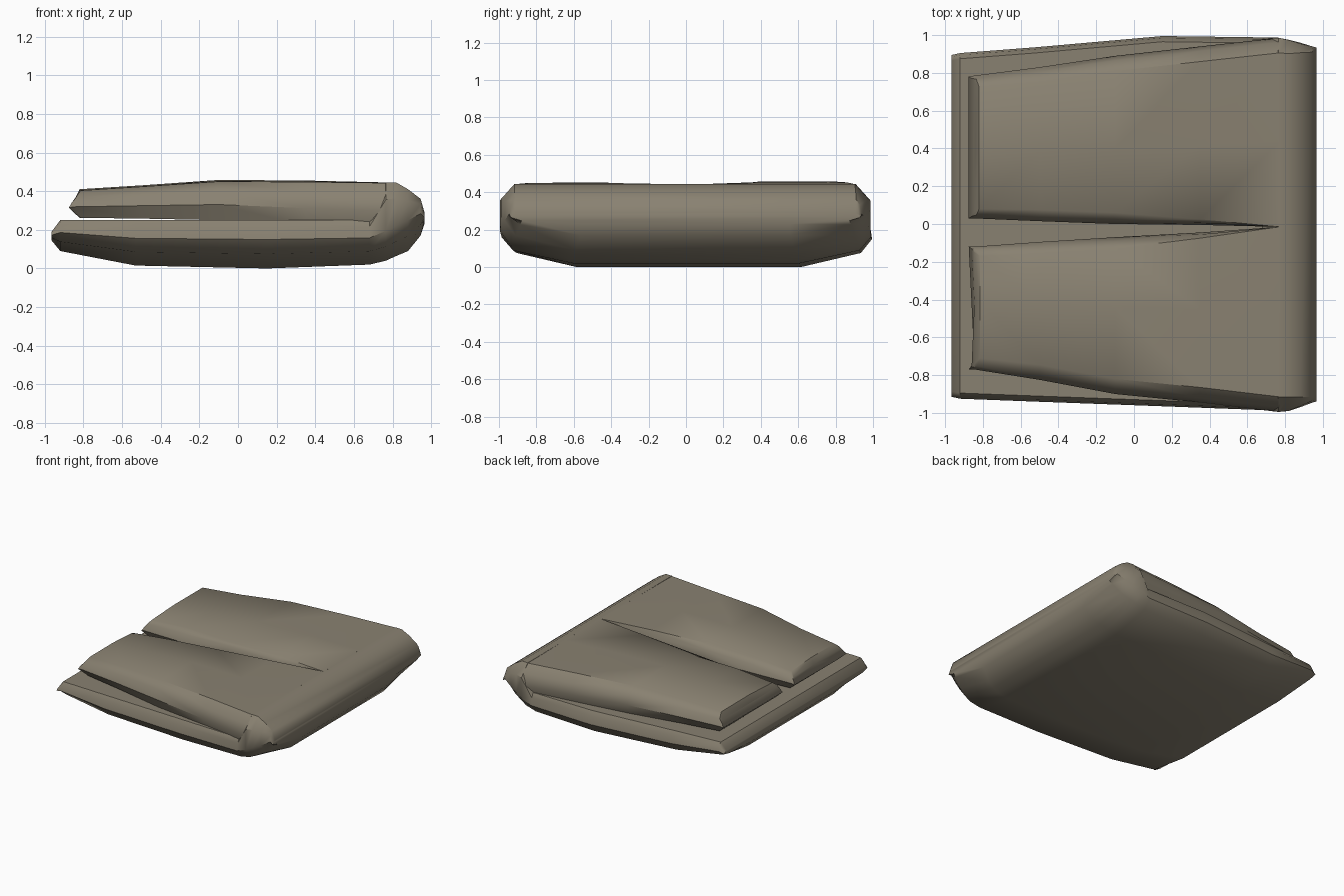
import bpy, bmesh, math

cloth = bpy.data.materials.new("khaki cloth")
cloth.diffuse_color = (0.25, 0.22, 0.165, 1)


def loft(name, rings):
    """Skin a list of equal-length point rings and cap both ends."""
    bm = bmesh.new()
    vs = [[bm.verts.new(p) for p in r] for r in rings]
    n = len(rings[0])
    for a, b in zip(vs, vs[1:]):
        for i in range(n):
            j = (i + 1) % n
            bm.faces.new((a[i], a[j], b[j], b[i]))
    bm.faces.new(vs[0])
    bm.faces.new(vs[-1])
    bmesh.ops.recalc_face_normals(bm, faces=bm.faces)
    me = bpy.data.meshes.new(name)
    bm.to_mesh(me)
    bm.free()
    me.materials.append(cloth)
    ob = bpy.data.objects.new(name, me)
    bpy.context.collection.objects.link(ob)
    bpy.context.view_layer.objects.active = ob
    ob.select_set(True)
    bpy.ops.object.shade_smooth_by_angle(angle=math.radians(42))
    ob.select_set(False)


def mix(a, b, t):
    return a + (b - a) * t


def body_ring(x, y0, y1, z0, z1):
    """Soft-edged slab section, blending from single layer to full fold."""
    h = z1 - z0
    t = min(max((h - 0.25) / 0.15, 0), 1)
    prof = [(0.38, 0), (0.06, mix(0.3, 0.18, t)), (0, mix(0.6, 0.38, t)),
            (mix(0.01, 0, t), mix(0.85, 0.78, t)), (mix(0.03, 0.08, t), 1)]
    left = [(x, y0 + i, z0 + f * h) for i, f in prof]
    right = [(x, y1 - i, z0 + f * h) for i, f in reversed(prof)]
    return left + right


# Lower layer, running into the thick rounded fold at +x
loft("lower_layer_and_fold", [body_ring(*s) for s in [
    (-0.965, -0.915, 0.895, 0.145, 0.19),
    (-0.92, -0.925, 0.905, 0.09, 0.25),
    (-0.53, -0.94, 0.935, 0.015, 0.25),
    (0.15, -0.965, 0.995, 0.0, 0.25),
    (0.68, -0.985, 0.988, 0.02, 0.25),
    (0.765, -0.995, 0.986, 0.04, 0.445),
    (0.82, -0.99, 0.975, 0.065, 0.444),
    (0.88, -0.97, 0.96, 0.09, 0.41),
    (0.945, -0.945, 0.94, 0.17, 0.36),
    (0.965, -0.94, 0.935, 0.23, 0.29)]])


def leg_ring(x, inner, outer, z0, z1, ci, co, corner, dip):
    """Padded leg section; ci/co are inner and outer top insets."""
    s = 1 if outer > inner else -1
    h = z1 - z0
    w = abs(outer - inner)
    pts = [(0.04 * min(1, ci / 0.06), 0, 0), (0, 0.4, corner),
           (ci * 0.35, 0.75, corner * 0.5), (ci, 1 - dip, 0),
           (w * 0.45, 1, 0), (w - co, 0.99, 0),
           (w - co * 0.3, 0.75, corner * 0.5), (w, 0.4, corner), (w - 0.04, 0, 0)]
    return [(x - c, inner + s * d, z0 + f * h) for d, f, c in pts]


# Two legs folded over the lower layer: x, inner y, outer y, z range, insets
legs = {
    "back_leg": [
        (-0.845, 0.03, 0.78, 0.285, 0.36, 0.03, 0.03, 0.03, 0.0),
        (-0.82, 0.03, 0.785, 0.262, 0.41, 0.05, 0.06, 0.03, 0.1),
        (-0.5, 0.015, 0.83, 0.258, 0.43, 0.06, 0.08, 0, 0.05),
        (-0.1, 0.0, 0.89, 0.25, 0.458, 0.06, 0.08, 0, 0.2),
        (0.35, -0.005, 0.94, 0.22, 0.455, 0.03, 0.08, 0, 0.06),
        (0.77, -0.015, 0.986, 0.2, 0.445, 0.0, 0.08, 0, 0.0)],
    "front_leg": [
        (-0.845, -0.12, -0.77, 0.285, 0.36, 0.03, 0.03, 0.03, 0.0),
        (-0.815, -0.12, -0.77, 0.262, 0.405, 0.05, 0.06, 0.03, 0.1),
        (-0.5, -0.095, -0.825, 0.258, 0.425, 0.06, 0.08, 0, 0.05),
        (-0.1, -0.07, -0.9, 0.25, 0.452, 0.06, 0.08, 0, 0.08),
        (0.35, -0.045, -0.945, 0.22, 0.45, 0.03, 0.08, 0, 0.03),
        (0.77, -0.015, -0.995, 0.2, 0.445, 0.0, 0.08, 0, 0.0)],
}
for name, stations in legs.items():
    loft(name, [leg_ring(*s) for s in stations])
